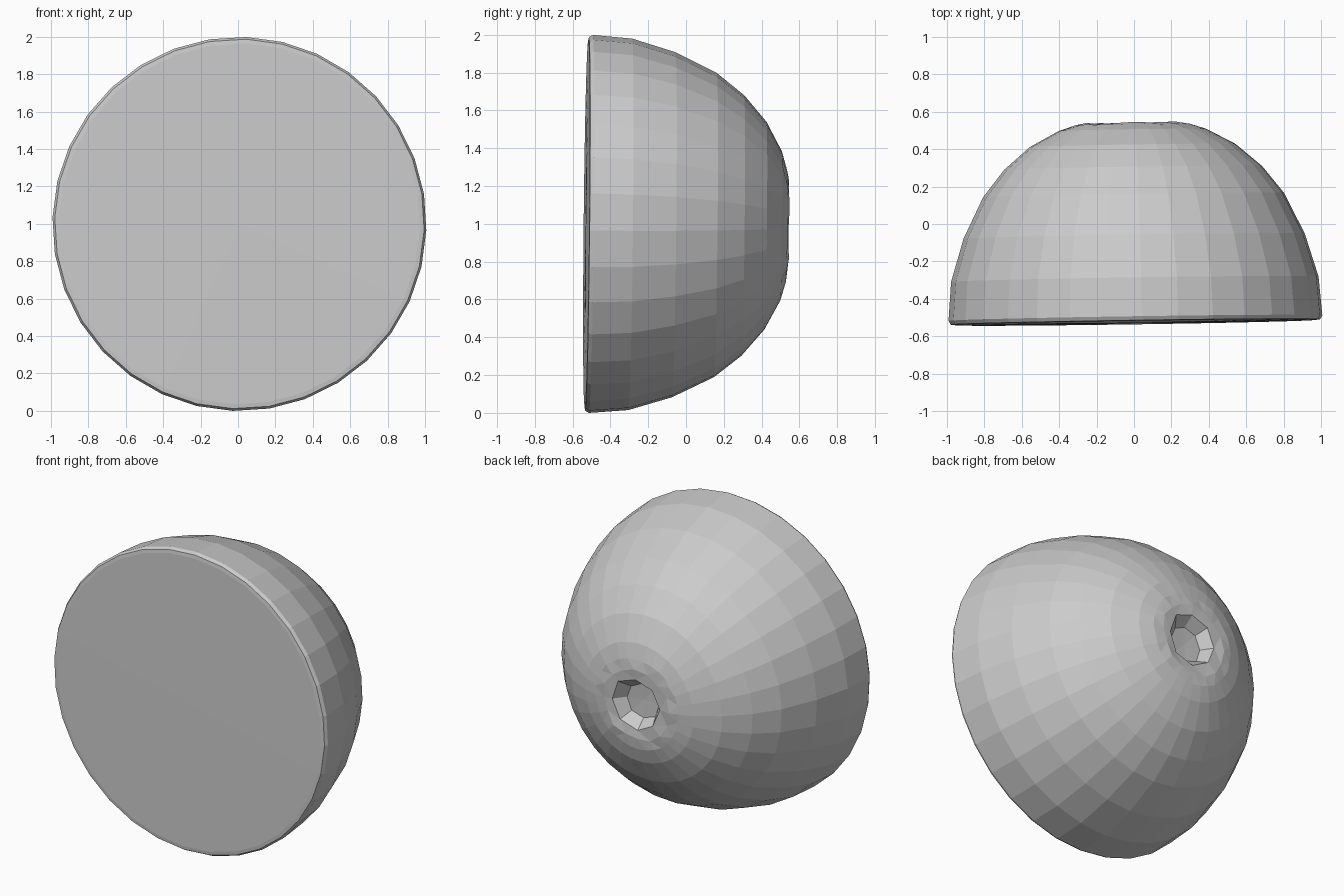
import bpy, bmesh, math, random
from mathutils import Euler, Vector

if "Cube" in bpy.data.objects:
    bpy.data.objects.remove(bpy.data.objects["Cube"])

random.seed(4)
TWIST = math.radians(2)

# Profile as (sides, radius, y, jitter), from the cut face to the stem dimple
PROFILE = [
    (32, 0.965, -0.527, 0),
    (32, 0.988, -0.524, 0),
    (32, 1.000, -0.503, 0),
    (32, 0.983, -0.295, 0),
    (32, 0.913, -0.065, 0),
    (32, 0.805, 0.155, 0),
    (32, 0.690, 0.300, 0),
    (32, 0.550, 0.420, 0),
    (32, 0.395, 0.503, 0),
    (32, 0.300, 0.532, 0.006),
    (16, 0.235, 0.540, 0.010),   # swollen shoulder of the dimple
    (8, 0.175, 0.536, 0.012),    # lip
    (8, 0.120, 0.465, 0.010),    # floor
]

bm = bmesh.new()


def ring(sides, radius, y, jitter):
    verts = []
    for i in range(sides):
        a = 2 * math.pi * i / sides + TWIST
        r = radius + random.uniform(-jitter, jitter)
        dy = random.uniform(-jitter, jitter) * 0.5
        verts.append(bm.verts.new((r * math.sin(a), y + dy, r * math.cos(a))))
    return verts


def band(a, b):
    """Skin two rings; the second may have half as many sides."""
    n, m = len(a), len(b)
    if n == m:
        for i in range(n):
            j = (i + 1) % n
            bm.faces.new((a[i], a[j], b[j], b[i]))
        return
    for k in range(m):
        i, j = 2 * k, (2 * k + 2) % n
        nxt = b[(k + 1) % m]
        bm.faces.new((a[i], a[i + 1], b[k]))
        bm.faces.new((a[i + 1], nxt, b[k]))
        bm.faces.new((a[i + 1], a[j], nxt))


def cap(loop, y):
    centre = bm.verts.new((0, y, 0))
    for i in range(len(loop)):
        bm.faces.new((loop[i], loop[(i + 1) % len(loop)], centre))


# Domed skin, flat cut face and dimple floor
rings = [ring(*p) for p in PROFILE]
for a, b in zip(rings, rings[1:]):
    band(a, b)
cap(rings[0], -0.53)
cap(rings[-1], 0.46)
bmesh.ops.recalc_face_normals(bm, faces=bm.faces)

# Slight lean of the whole half, then lift onto the ground
bmesh.ops.rotate(bm, verts=bm.verts, cent=(0, 0, 0),
                 matrix=Euler((-0.010, 0, 0.015)).to_matrix())
bmesh.ops.translate(bm, verts=bm.verts,
                    vec=Vector((0, 0, -min(v.co.z for v in bm.verts))))

mesh = bpy.data.meshes.new("fruit_half")
bm.to_mesh(mesh)
bm.free()
bpy.context.collection.objects.link(bpy.data.objects.new("fruit_half", mesh))
